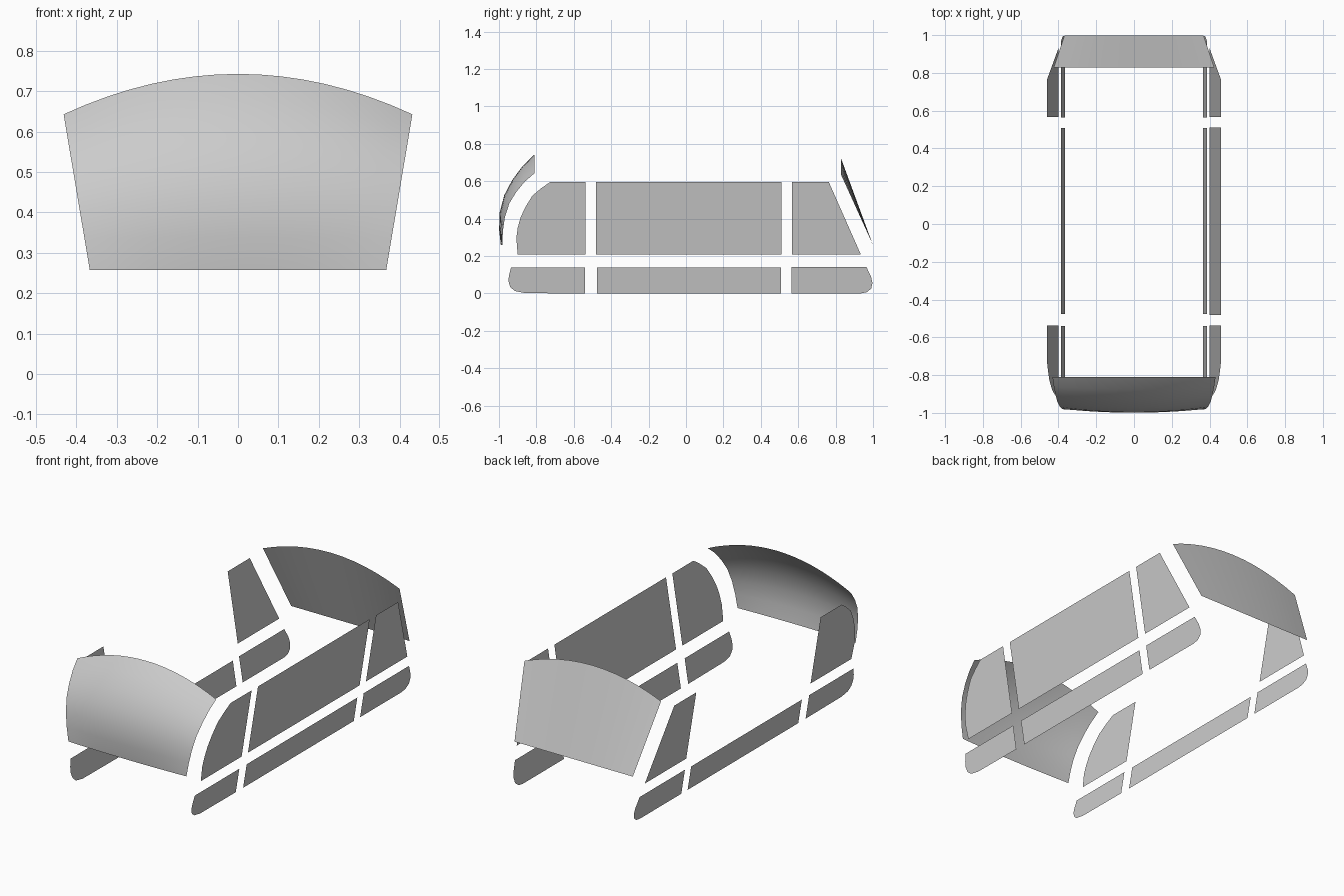
import bpy

if "Cube" in bpy.data.objects:
    bpy.data.objects.remove(bpy.data.objects["Cube"])

def add_mesh(name, verts, faces, smooth=False):
    me = bpy.data.meshes.new(name)
    me.from_pydata(verts, [], faces)
    me.polygons.foreach_set("use_smooth", [smooth] * len(me.polygons))
    ob = bpy.data.objects.new(name, me)
    bpy.context.collection.objects.link(ob)
    return ob

def side_pane(name, outline, mirror=True):
    """Flat pane on the leaning side plane, from a (y, z) outline."""
    verts = [(0.365 + 0.161 * z, y, z) for y, z in outline]
    ob = add_mesh(name, verts, [tuple(range(len(verts)))])
    if mirror:
        ob.modifiers.new("Mirror", 'MIRROR')
    return ob

def curved_pane(name, centre, edge, widths, cols, flip):
    """Arched sheet blending a centre (y, z) profile into an edge profile."""
    verts, faces = [], []
    for (yc, zc), (ye, ze), w in zip(centre, edge, widths):
        for i in range(cols + 1):
            u = 2 * i / cols - 1
            k = u * u
            verts.append((u * w, yc + (ye - yc) * k, zc + (ze - zc) * k))
    n = cols + 1
    for r in range(len(centre) - 1):
        for i in range(cols):
            f = (r * n + i, r * n + i + 1, (r + 1) * n + i + 1, (r + 1) * n + i)
            faces.append(f[::-1] if flip else f)
    return add_mesh(name, verts, faces, True)

# Upper side windows (the middle one exists on the right side only)
TOP, SILL = 0.597, 0.208
side_pane("front_side_window", [
    (-0.537, SILL), (-0.537, TOP), (-0.725, TOP), (-0.775, 0.562), (-0.822, 0.522),
    (-0.86, 0.46), (-0.885, 0.405), (-0.90, 0.35), (-0.907, 0.295), (-0.90, SILL)])
side_pane("middle_side_window", [
    (-0.481, SILL), (0.511, SILL), (0.511, TOP), (-0.481, TOP)], mirror=False)
side_pane("rear_side_window", [
    (0.567, SILL), (0.935, SILL), (0.763, TOP), (0.567, TOP)])

# Lower side panels
LOW = 0.138
side_pane("front_lower_panel", [
    (-0.541, 0), (-0.541, LOW), (-0.936, LOW), (-0.947, 0.095), (-0.949, 0.065),
    (-0.94, 0.035), (-0.915, 0.013), (-0.86, 0.002)])
side_pane("middle_lower_panel", [
    (-0.476, 0), (0.507, 0), (0.507, LOW), (-0.476, LOW)])
side_pane("rear_lower_panel", [
    (0.563, 0), (0.93, 0), (0.965, 0.006), (0.99, 0.026), (0.997, 0.055),
    (0.99, 0.088), (0.965, 0.141), (0.563, 0.141)])

# Curved windscreen
centre = [(-0.99, 0.258), (-0.999, 0.34), (-0.997, 0.43), (-0.972, 0.525),
          (-0.93, 0.605), (-0.875, 0.68), (-0.81, 0.743)]
edge = [(-0.982, 0.258), (-0.979, 0.335), (-0.968, 0.41), (-0.944, 0.483),
        (-0.908, 0.542), (-0.862, 0.598), (-0.81, 0.643)]
widths = [0.367 + 0.168 * (z - 0.258) for _, z in edge]
curved_pane("windscreen", centre, edge, widths, 16, False)

# Rear window: straight bottom edge ruled up to an arched top edge
curved_pane("rear_window", [(0.998, 0.263), (0.828, 0.725)],
            [(0.998, 0.263), (0.828, 0.637)], [0.368, 0.425], 12, True)
